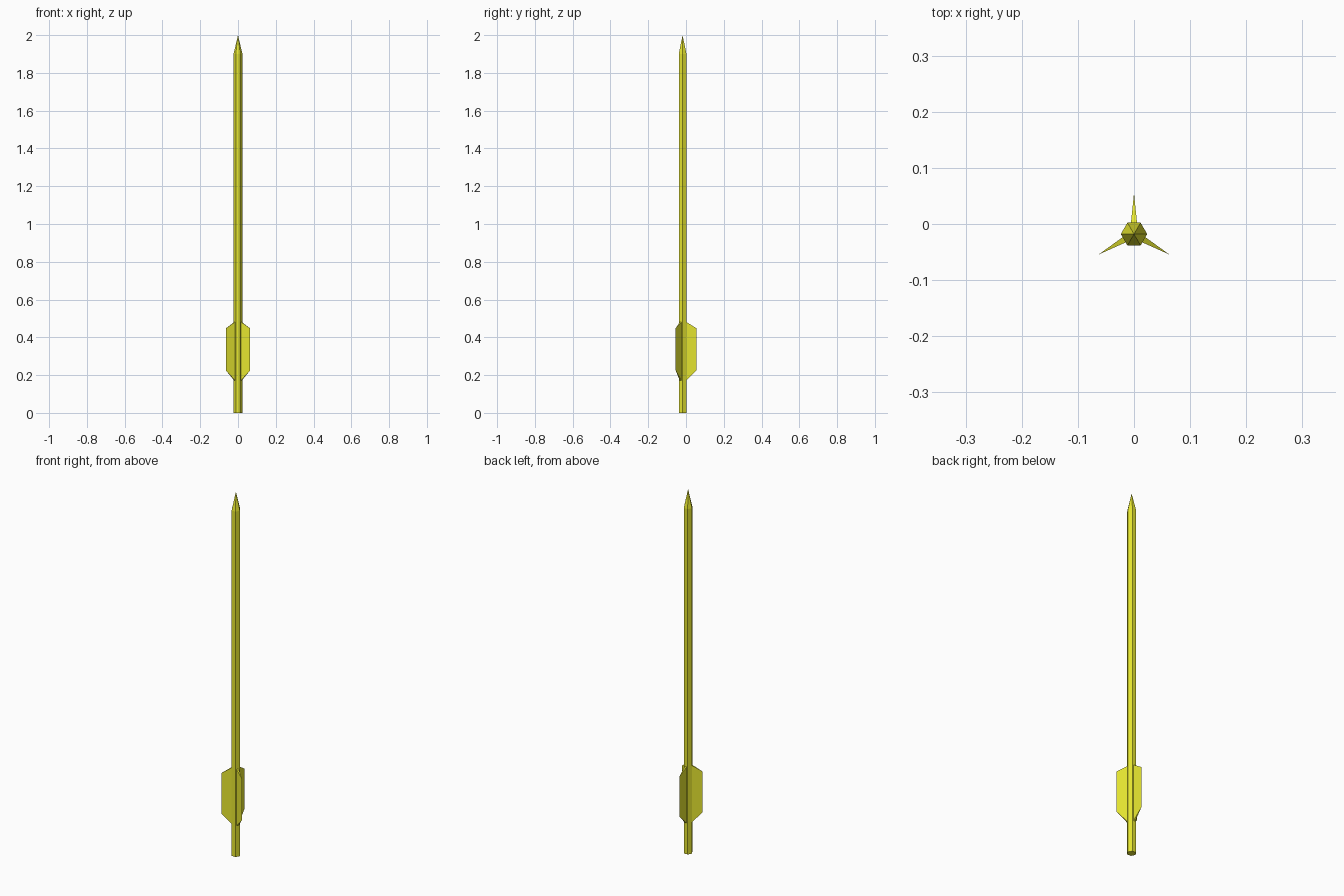
import bpy
from math import cos, sin, pi, radians

if "Cube" in bpy.data.objects:
    bpy.data.objects.remove(bpy.data.objects["Cube"])

CENTRE_Y = -0.018
yellow = bpy.data.materials.new("yellow")
yellow.diffuse_color = (0.8, 0.8, 0.03, 1)
yellow.use_nodes = True
yellow.node_tree.nodes["Principled BSDF"].inputs["Base Color"].default_value = yellow.diffuse_color


def make_object(name, verts, faces):
    mesh = bpy.data.meshes.new(name)
    mesh.from_pydata(verts, [], faces)
    mesh.materials.append(yellow)
    obj = bpy.data.objects.new(name, mesh)
    obj.location.y = CENTRE_Y
    bpy.context.collection.objects.link(obj)
    return obj


# Hexagonal shaft with a pointed tip
SIDES, RADIUS = 6, 0.0235
ring = [(RADIUS * cos(2 * pi * i / SIDES), RADIUS * sin(2 * pi * i / SIDES))
        for i in range(SIDES)]
verts = [(x, y, z) for z in (0, 1.9) for x, y in ring] + [(0, 0, 2)]
faces = [tuple(reversed(range(SIDES)))]
for i in range(SIDES):
    j = (i + 1) % SIDES
    faces.append((i, j, j + SIDES, i + SIDES))
    faces.append((i + SIDES, j + SIDES, 2 * SIDES))
make_object("shaft", verts, faces)

# Three wedge fins: thick at the root, sharp along the outer edge
ROOT, TIP, HALF = 0.019, 0.073, 0.0055
fin_verts = [(ROOT, -HALF, 0.17), (ROOT, HALF, 0.17),
             (ROOT, HALF, 0.482), (ROOT, -HALF, 0.482),
             (TIP, 0, 0.224), (TIP, 0, 0.448)]
fin_faces = [(0, 3, 2, 1), (0, 4, 5, 3), (1, 2, 5, 4), (0, 1, 4), (2, 3, 5)]
for n, angle in enumerate((90, 210, 330), 1):
    fin = make_object(f"fin_{n}", fin_verts, fin_faces)
    fin.rotation_euler.z = radians(angle)
